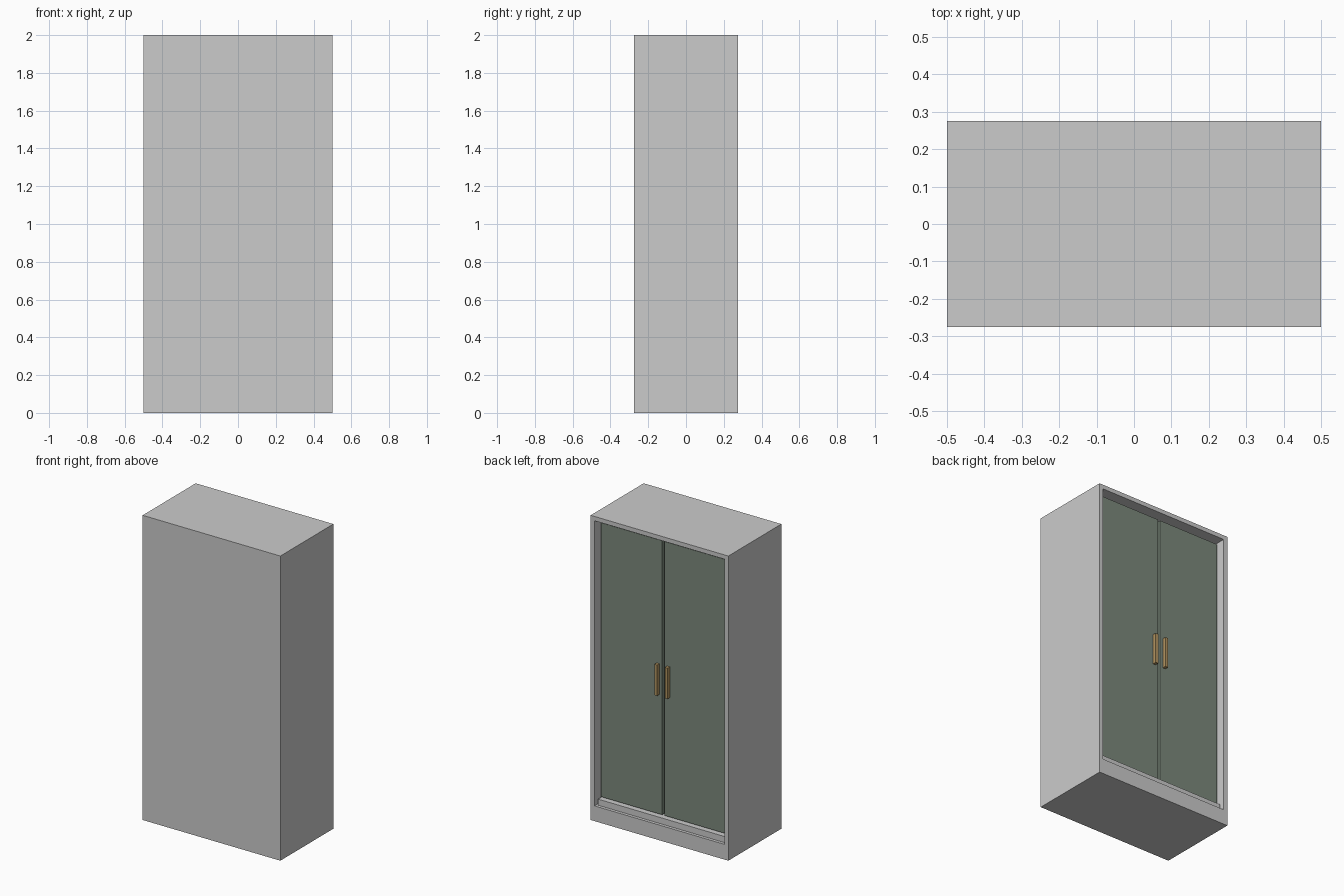
import bpy, bmesh

if "Cube" in bpy.data.objects:
    bpy.data.objects.remove(bpy.data.objects["Cube"])

W, D, H = 1.0, 0.55, 2.0
FRONT = D / 2            # the doors face +y
DOOR_Y = FRONT - 0.04    # outer face of the doors


def material(name, rgb):
    m = bpy.data.materials.new(name)
    m.diffuse_color = (*rgb, 1)
    m.use_nodes = True
    m.node_tree.nodes["Principled BSDF"].inputs["Base Color"].default_value = m.diffuse_color
    return m


def finish(name, bm, mat=None):
    bmesh.ops.recalc_face_normals(bm, faces=bm.faces)
    me = bpy.data.meshes.new(name)
    bm.to_mesh(me)
    bm.free()
    ob = bpy.data.objects.new(name, me)
    bpy.context.collection.objects.link(ob)
    if mat:
        me.materials.append(mat)
    return ob


def box_bm(x0, x1, y0, y1, z0, z1):
    bm = bmesh.new()
    bmesh.ops.create_cube(bm, size=1)
    for v in bm.verts:
        v.co = (x1 if v.co.x > 0 else x0,
                y1 if v.co.y > 0 else y0,
                z1 if v.co.z > 0 else z0)
    return bm


def box(name, *dims, mat=None):
    return finish(name, box_bm(*dims), mat)


green = material("door_green", (0.20, 0.25, 0.20))
brass = material("handle_brass", (0.45, 0.30, 0.12))

# carcass: one shell, opened on the door side, with a taller plinth below
bm = box_bm(-W / 2, W / 2, -D / 2, D / 2, 0, H)
face = max(bm.faces, key=lambda f: f.calc_center_median().y)
bmesh.ops.inset_region(bm, faces=[face], thickness=0.04)
for v in face.verts:
    if v.co.z < 1:
        v.co.z = 0.10
inner = bmesh.ops.extrude_discrete_faces(bm, faces=[face])["faces"]
bmesh.ops.translate(bm, verts=inner[0].verts, vec=(0, -(D - 0.02), 0))
finish("carcass", bm)

# floor panel set slightly behind the front edge
box("floor_panel", -0.46, 0.46, -D / 2 + 0.02, FRONT - 0.02, 0.10, 0.14)

# pair of inset doors with bar handles
for side, s in (("left", 1), ("right", -1)):
    x0, x1 = sorted((s * 0.008, s * 0.452))
    box(side + "_door", x0, x1, DOOR_Y - 0.022, DOOR_Y, 0.15, 1.948, mat=green)
    box(side + "_handle", s * 0.038 - 0.01, s * 0.038 + 0.01,
        DOOR_Y, DOOR_Y + 0.025, 0.935, 1.137, mat=brass)
